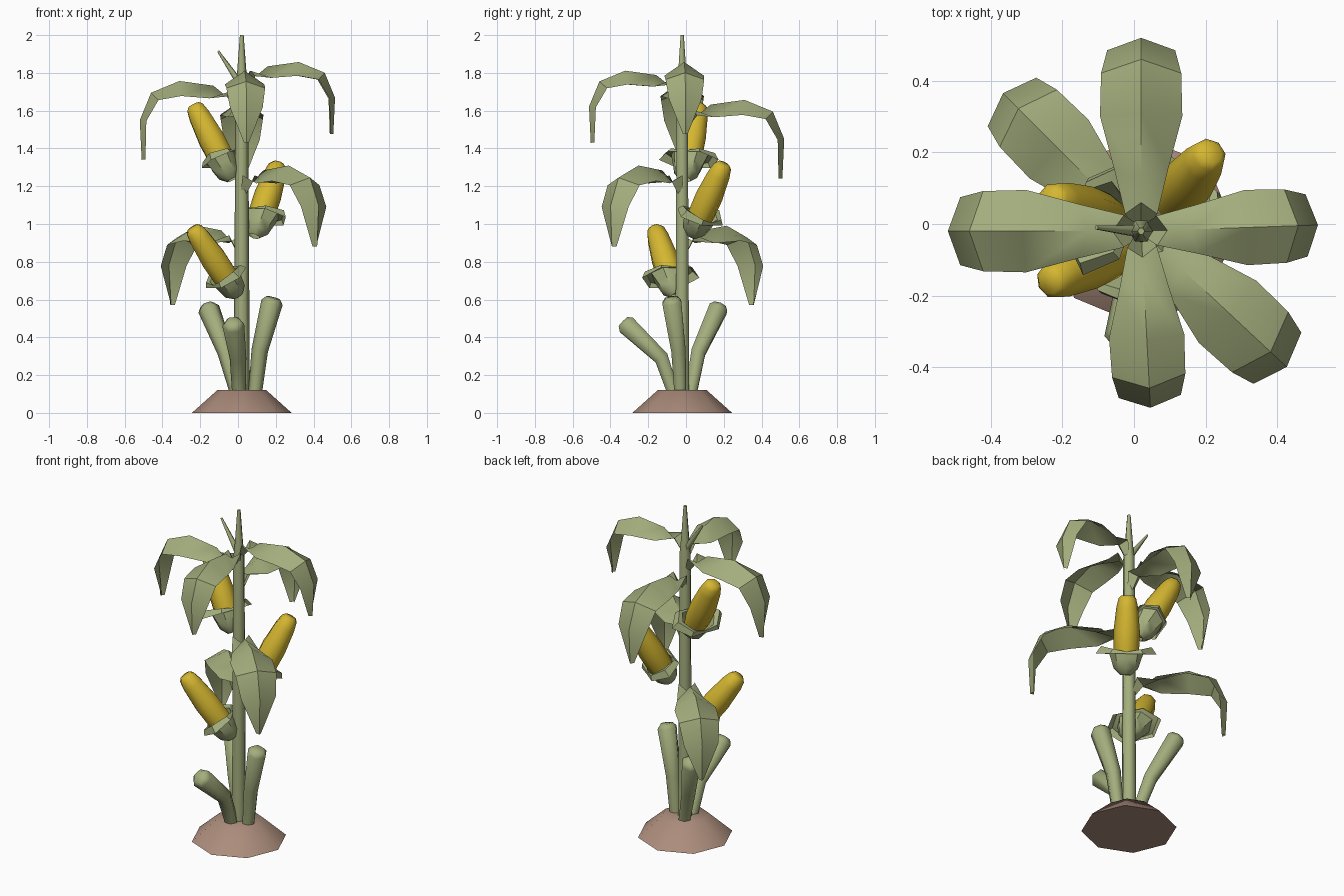
import bpy
import bmesh
from math import sin, cos, pi, radians
from mathutils import Vector

cube = bpy.data.objects.get("Cube")
if cube:
    bpy.data.objects.remove(cube)

CENTRE = Vector((0.02, -0.02, 0))
UP = Vector((0, 0, 1))


def material(name, rgb):
    mat = bpy.data.materials.new(name)
    mat.use_nodes = True
    mat.diffuse_color = (*rgb, 1)
    mat.node_tree.nodes["Principled BSDF"].inputs["Base Color"].default_value = (*rgb, 1)
    return mat


GREEN = material("leaf green", (0.37, 0.42, 0.205))
YELLOW = material("corn yellow", (0.66, 0.47, 0.03))
BROWN = material("soil brown", (0.41, 0.265, 0.2))


def loft(name, rings, mat, closed=True, caps=True, angle=61):
    """Skin a list of equal point rows into one object."""
    bm = bmesh.new()
    rows = [[bm.verts.new(p) for p in ring] for ring in rings]
    n = len(rows[0])
    for a, b in zip(rows, rows[1:]):
        for i in range(n if closed else n - 1):
            j = (i + 1) % n
            bm.faces.new((a[i], a[j], b[j], b[i]))
    if caps:
        bm.faces.new(rows[0][::-1])
        bm.faces.new(rows[-1])
    if closed:
        bmesh.ops.recalc_face_normals(bm, faces=bm.faces)
    mesh = bpy.data.meshes.new(name)
    bm.to_mesh(mesh)
    bm.free()
    mesh.materials.append(mat)
    obj = bpy.data.objects.new(name, mesh)
    bpy.context.collection.objects.link(obj)
    bpy.ops.object.select_all(action='DESELECT')
    obj.select_set(True)
    bpy.context.view_layer.objects.active = obj
    bpy.ops.object.shade_smooth_by_angle(angle=radians(angle))


def tube(name, path, radii, mat, sides=6, angle=61):
    """Round bar through the path points with a radius at each."""
    pts = [Vector(p) for p in path]
    rings = []
    for i, (p, r) in enumerate(zip(pts, radii)):
        tangent = pts[min(i + 1, len(pts) - 1)] - pts[max(i - 1, 0)]
        q = UP.rotation_difference(tangent.normalized())
        rings.append([p + q @ Vector((r * cos(2 * pi * k / sides), r * sin(2 * pi * k / sides), 0))
                      for k in range(sides)])
    loft(name, rings, mat, angle=angle)


# Soil mound
tube("soil_mound", [CENTRE, CENTRE + UP * 0.12], (0.264, 0.13), BROWN, sides=8, angle=50)

# Main stalk with its tapering tip and the small side shoot
tube("stalk", [CENTRE + UP * z for z in (0.1, 0.9, 1.72, 1.8, 2.0)],
     (0.043, 0.038, 0.034, 0.025, 0.01), GREEN)
tube("top_shoot", [(0.02, -0.02, 1.73), (-0.105, -0.01, 1.915)], (0.02, 0.006), GREEN)

# Cut stems around the foot, widening to a chamfered end
STEMS = {
    "cut_stem_left": [(0.09, -0.03, 0.1), (0.115, -0.04, 0.33), (0.18, -0.075, 0.585)],
    "cut_stem_back": [(-0.005, 0.025, 0.1), (-0.065, 0.065, 0.32), (-0.155, 0.17, 0.55)],
    "cut_stem_front": [(0.005, -0.065, 0.1), (0.0, -0.13, 0.29), (-0.025, -0.315, 0.465)],
}
for name, path in STEMS.items():
    path = [Vector(p) for p in path]
    end = path[2] + (path[2] - path[1]).normalized() * 0.025
    tube(name, path + [end], (0.036, 0.044, 0.058, 0.038), GREEN)

# Drooping leaves: outward distance, height, half width and fold depth along the midrib
LEAF = [(0.03, 0.27, 0.022, 0.02), (0.08, 0.335, 0.045, 0.045), (0.15, 0.392, 0.075, 0.07),
        (0.33, 0.417, 0.115, 0.08), (0.48, 0.355, 0.112, 0.055), (0.54, 0.21, 0.095, 0.035),
        (0.53, 0.0, 0.014, 0.02)]


def leaf(name, heading, tip_z, scale):
    out = Vector((cos(radians(heading)), sin(radians(heading)), 0))
    side = UP.cross(out)
    mid = [CENTRE + out * row[0] * scale + UP * (tip_z + row[1] * scale) for row in LEAF]
    rows = []
    for i, p in enumerate(mid):
        tangent = (mid[min(i + 1, len(mid) - 1)] - mid[max(i - 1, 0)]).normalized()
        inward = side.cross(tangent).normalized()
        if inward.dot(UP + out) > 0:
            inward.negate()
        w = side * LEAF[i][2] * scale
        drop = inward * LEAF[i][3] * scale
        rows.append([p - w + drop, p, p + w + drop])
    loft(name, rows, GREEN, closed=False, caps=False, angle=38)


leaf("upper_leaf_left", 2, 1.476, 0.915)
leaf("upper_leaf_front", -87, 1.43, 0.915)
leaf("upper_leaf_right", 180, 1.34, 1.0)
leaf("upper_leaf_back", 90, 1.24, 1.0)
leaf("middle_leaf", -43, 0.88, 1.03)
leaf("lower_leaf", 135, 0.57, 1.01)

# Corn ears: a blunt cob standing in a cup with two drooping side flaps.
# Cob rows: place along the ear, radius. Husk rows: place, radius, flap radius, flap lift.
COB = [(0.1, 0.055), (0.3, 0.071), (0.55, 0.073), (0.85, 0.06), (0.96, 0.049), (1.0, 0.033)]
HUSK = [(0, 0.03, 0.03, 0), (0.08, 0.065, 0.067, 0), (0.2, 0.077, 0.084, 0),
        (0.28, 0.078, 0.105, 0.025), (0.29, 0.083, 0.14, 0.03), (0.265, 0.09, 0.168, 0.0)]


def ear(name, base, tip):
    base, tip = Vector(base), Vector(tip)
    length = (tip - base).length
    axis = (tip - base).normalized()
    side = axis.cross(UP).normalized()
    front = side.cross(axis)

    def ring(t, r_front, r_side, lift):
        points = []
        for k in range(8):
            a = 2 * pi * k / 8
            spread = abs(cos(a)) ** 2
            r = r_front + (r_side - r_front) * spread
            points.append(base + axis * (t * length + lift * spread)
                          + side * r * cos(a) + front * r * sin(a))
        return points

    loft(name + "_cob", [ring(t, r, r, 0) for t, r in COB], YELLOW)
    loft(name + "_husk", [ring(*row) for row in HUSK], GREEN, caps=False, angle=40)


ear("upper_ear", (-0.03, -0.005, 1.235), (-0.235, 0.07, 1.63))
ear("middle_ear", (0.085, 0.03, 0.935), (0.215, 0.2, 1.32))
ear("lower_ear", (0.0, -0.05, 0.62), (-0.24, -0.165, 0.98))
